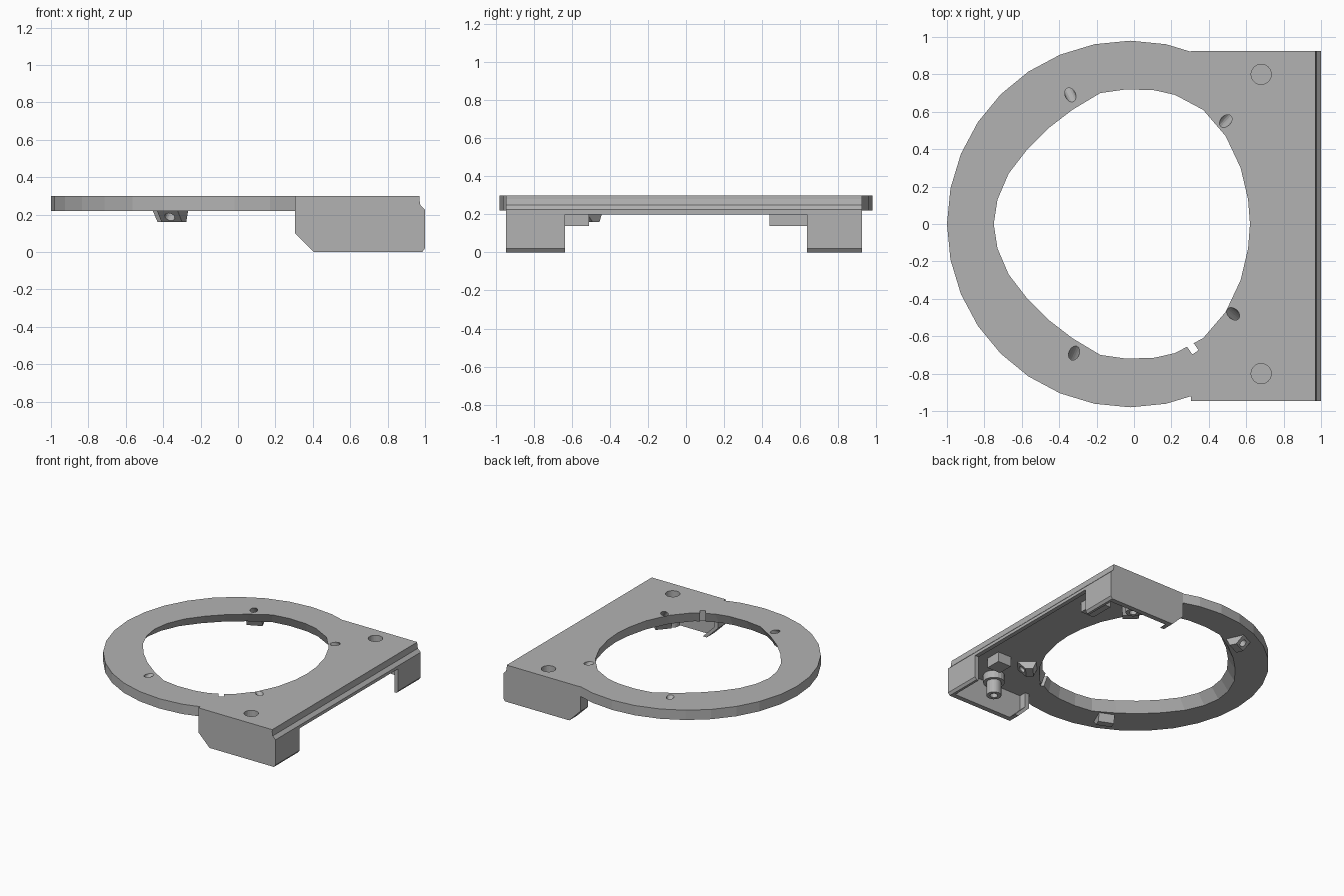
import bpy, bmesh, math
from mathutils import Matrix, Vector

if "Cube" in bpy.data.objects:
    bpy.data.objects.remove(bpy.data.objects["Cube"])

grey = bpy.data.materials.new("plain grey")
grey.use_nodes = True
GREY = (0.45, 0.45, 0.45, 1)
grey.diffuse_color = GREY
grey.node_tree.nodes["Principled BSDF"].inputs["Base Color"].default_value = GREY


def finish(name, bm):
    bmesh.ops.recalc_face_normals(bm, faces=bm.faces)
    mesh = bpy.data.meshes.new(name)
    bm.to_mesh(mesh)
    bm.free()
    obj = bpy.data.objects.new(name, mesh)
    bpy.context.collection.objects.link(obj)
    mesh.materials.append(grey)
    return obj


def loft(name, lower, upper):
    """Closed solid between two matching loops of 3D points."""
    bm = bmesh.new()
    a = [bm.verts.new(p) for p in lower]
    b = [bm.verts.new(p) for p in upper]
    bm.faces.new(a)
    bm.faces.new(b)
    for i in range(len(a)):
        j = (i + 1) % len(a)
        bm.faces.new((a[i], a[j], b[j], b[i]))
    return finish(name, bm)


def prism_y(name, profile, y0, y1):
    return loft(name, [(x, y0, z) for x, z in profile], [(x, y1, z) for x, z in profile])


def box(name, x, y, z):
    return prism_y(name, [(x[0], z[0]), (x[1], z[0]), (x[1], z[1]), (x[0], z[1])], *y)


def rod(name, start, end, radius, sides=16):
    start, end = Vector(start), Vector(end)
    axis = end - start
    turn = axis.to_track_quat('Z', 'Y').to_matrix().to_4x4()
    bm = bmesh.new()
    bmesh.ops.create_cone(bm, cap_ends=True, segments=sides, radius1=radius, radius2=radius,
                          depth=axis.length,
                          matrix=Matrix.Translation((start + end) / 2) @ turn)
    return finish(name, bm)


def cut(obj, cutter):
    mod = obj.modifiers.new("cut", 'BOOLEAN')
    mod.operation = 'DIFFERENCE'
    mod.solver = 'EXACT'
    mod.object = cutter
    bpy.context.view_layer.objects.active = obj
    bpy.ops.object.modifier_apply(modifier=mod.name)
    bpy.data.objects.remove(cutter)


TOP, UNDER = 0.30, 0.22
FRONT, BACK = -0.945, 0.925
CX = -0.02

# Ring plate with a squared end
outline = [(0.97, FRONT + 0.002), (0.97, BACK - 0.002), (0.34, BACK - 0.002)]
for i in range(6, 27):
    a = math.tau * i / 32
    outline.append((CX + 0.98 * math.cos(a), 0.98 * math.sin(a)))
outline.append((0.34, FRONT + 0.002))
plate = loft("ring_plate", [(x, y, UNDER) for x, y in outline], [(x, y, TOP) for x, y in outline])

# Large opening, slightly egg shaped and widening downwards
half = [(-0.75, 0), (-0.73, 0.13), (-0.67, 0.27), (-0.57, 0.4), (-0.46, 0.51), (-0.33, 0.61),
        (-0.18, 0.7), (-0.04, 0.72), (0.11, 0.715), (0.22, 0.69), (0.37, 0.61), (0.49, 0.47),
        (0.57, 0.3), (0.61, 0.13), (0.62, 0)]
opening = half + [(x, -y) for x, y in half[-2:0:-1]]


def opening_at(z):
    k = (TOP - z) / (TOP - UNDER)
    return [(x * (1 + 0.06 * k) - 0.02 * k, y * (1 + 0.05 * k), z) for x, y in opening]


cut(plate, loft("opening_cutter", opening_at(UNDER - 0.04), opening_at(TOP + 0.04)))

# Small slot beside the opening
slot = box("slot_cutter", (-0.02, 0.02), (-0.05, 0.1), (0.1, 0.4))
slot.matrix_world = Matrix.Translation((0.3, -0.645, 0)) @ Matrix.Rotation(math.radians(35), 4, 'Z')
cut(plate, slot)

# Slanted screw bosses with holes drilled down and outwards
boss_profile = [(0.0, 0.23), (0.03, 0.16), (0.085, 0.16), (0.16, 0.235)]
for i, (hx, hy) in enumerate([(-0.34, 0.69), (-0.32, -0.69), (0.49, 0.55), (0.53, -0.48)]):
    hole = Vector((hx, hy, 0))
    out = Vector((hx - CX, hy, 0)).normalized()
    side = Vector((-out.y, out.x, 0))

    def loop(s):
        return [hole + out * r + side * s + Vector((0, 0, z)) for r, z in boss_profile]

    boss = loft(f"screw_boss_{i + 1}", loop(-0.06), loop(0.06))
    for part in (plate, boss):
        cut(part, rod("drill", hole + out * -0.08 + Vector((0, 0, TOP + 0.08)),
                      hole + out * 0.2 + Vector((0, 0, TOP - 0.2)), 0.028))

# Side skirts, corner walls, posts and tabs
skirt = [(0.305, 0.3), (0.305, 0.1), (0.405, 0), (0.985, 0), (1, 0.02), (1, 0.225),
         (0.975, 0.25), (0.967, 0.3)]
wall = [(0.965, 0), (0.985, 0), (1, 0.02), (1, 0.21), (0.965, 0.21)]
end = [(0.305, 0.23), (0.305, 0.1), (0.405, 0), (0.44, 0), (0.34, 0.1), (0.34, 0.23)]
for name, edge, inward, inner, tab in (("front", FRONT, 1, -0.635, (-0.635, -0.51)),
                                       ("back", BACK, -1, 0.635, (0.44, 0.635))):
    prism_y(name + "_skirt", skirt, edge, edge + inward * 0.04)
    prism_y(name + "_corner_wall", wall, edge + inward * 0.002, inner)
    prism_y(name + "_skirt_end", end, edge + inward * 0.002, edge + inward * 0.1)
    box(name + "_tab", (0.76, 0.88), tab, (0.14, 0.23))

    px, py = 0.68, inward * -0.8
    cut(plate, rod("recess_cutter", (px, py, 0.25), (px, py, 0.4), 0.054, 24))
    rod(name + "_post_collar", (px, py, 0.16), (px, py, 0.23), 0.08, 20)
    post = rod(name + "_post", (px, py, 0.05), (px, py, 0.23), 0.055, 20)
    cut(post, rod("bore_cutter", (px, py, 0), (px, py, 0.18), 0.028))

# Stepped rail along the straight edge
rail = [(0.95, 0.23), (0.95, 0.299), (0.967, 0.299), (0.975, 0.25), (1, 0.225),
        (1, 0.2), (0.965, 0.2)]
prism_y("edge_rail", rail, FRONT + 0.002, BACK - 0.002)

for obj in bpy.context.collection.objects:
    if obj.type == 'MESH' and grey.name in obj.data.materials:
        obj.data.polygons.foreach_set("use_smooth", [False] * len(obj.data.polygons))
